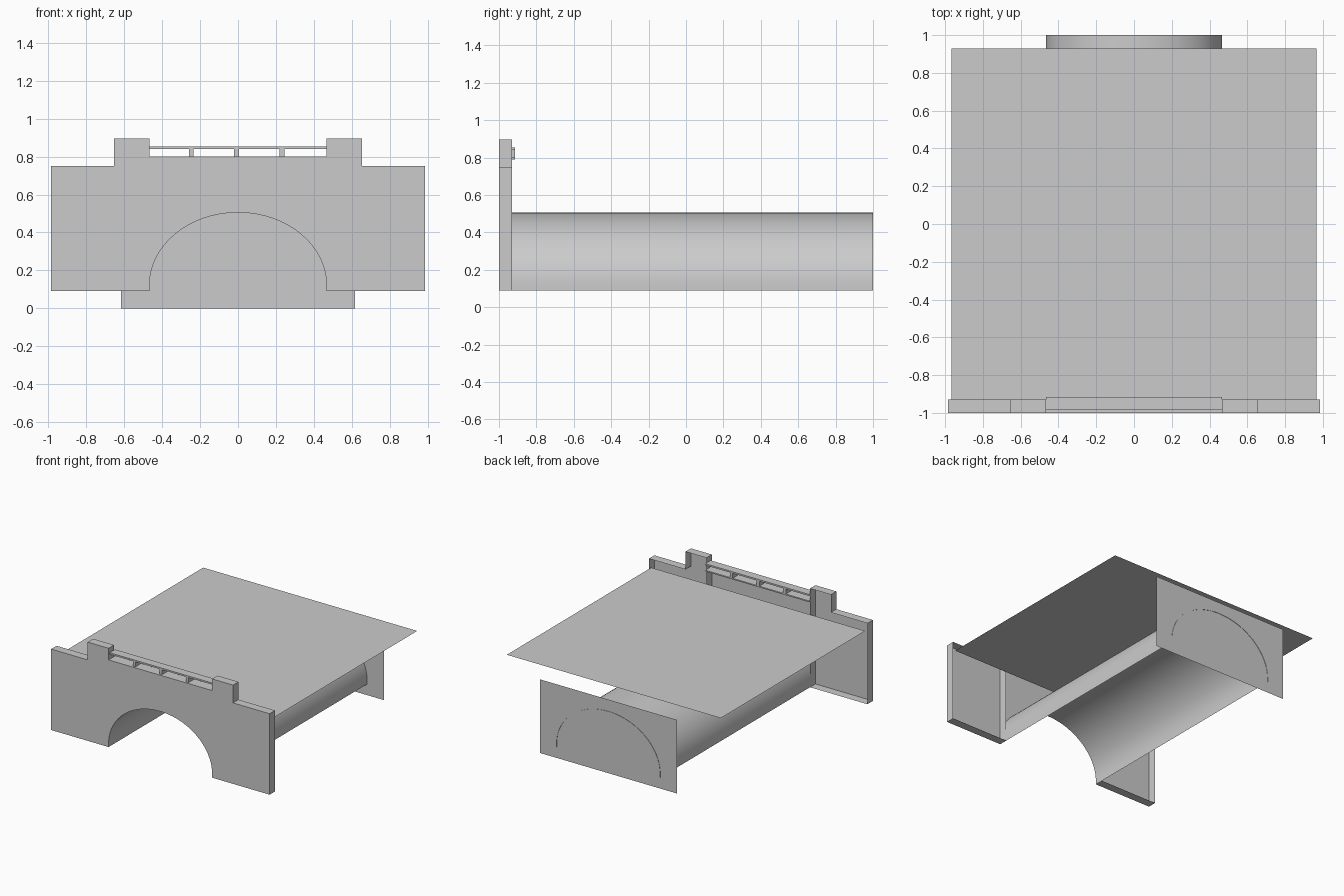
import bpy, bmesh, math

if "Cube" in bpy.data.objects:
    bpy.data.objects.remove(bpy.data.objects["Cube"])

FRONT, BACK = -1.0, -0.93      # depth range of the portal wall
HALF, SPRING, CROWN = 0.467, 0.12, 0.505
BASE = 0.09


def finish(bm, name, smooth=False):
    mesh = bpy.data.meshes.new(name)
    bm.to_mesh(mesh)
    bm.free()
    ob = bpy.data.objects.new(name, mesh)
    bpy.context.collection.objects.link(ob)
    if smooth:
        for p in mesh.polygons:
            p.use_smooth = True
    return ob


def shell(name, outline, skip=()):
    """Flat front face with a rim running back, open at the rear."""
    bm = bmesh.new()
    f = [bm.verts.new((x, FRONT, z)) for x, z in outline]
    b = [bm.verts.new((x, BACK, z)) for x, z in outline]
    bm.faces.new(f)
    n = len(f)
    for i in range(n):
        if i not in skip:
            j = (i + 1) % n
            bm.faces.new((f[j], f[i], b[i], b[j]))
    return finish(bm, name)


def box(name, x0, x1, y0, y1, z0, z1):
    bm = bmesh.new()
    bmesh.ops.create_cube(bm, size=1)
    for v in bm.verts:
        v.co.x = x0 if v.co.x < 0 else x1
        v.co.y = y0 if v.co.y < 0 else y1
        v.co.z = z0 if v.co.z < 0 else z1
    return finish(bm, name)


def sheet(name, corners):
    bm = bmesh.new()
    bm.faces.new([bm.verts.new(c) for c in corners])
    return finish(bm, name)


# arch profile, right foot over the crown to left foot
N = 40
arch = [(HALF, BASE)]
for i in range(N + 1):
    a = math.pi * i / N
    arch.append((HALF * math.cos(a), SPRING + (CROWN - SPRING) * math.sin(a)))
arch.append((-HALF, BASE))

# portal wall: two hollow side piers with raised towers
pier = [(HALF, BASE), (0.985, BASE), (0.985, 0.75), (0.655, 0.75),
        (0.655, 0.895), (HALF, 0.895)]
shell("right_pier", pier)
shell("left_pier", [(-x, z) for x, z in reversed(pier)])

# portal wall: centre panel over the arch
n = len(arch)
shell("arch_panel", arch + [(-HALF, 0.80), (HALF, 0.80)], skip=(n - 1, n + 1))

# railing between the towers
box("hand_rail", -HALF, HALF, -0.985, -0.915, 0.84, 0.853)
for x in (-0.247, -0.008, 0.232):
    box("rail_post", x - 0.012, x + 0.012, -0.985, -0.915, 0.80, 0.84)
box("rail_ledge", -HALF, HALF, BACK, -0.915, 0.79, 0.80)

# tunnel vault
bm = bmesh.new()
rows = [[bm.verts.new((x, y, z)) for x, z in arch] for y in (BACK, 1.0)]
for i in range(n - 1):
    bm.faces.new((rows[0][i], rows[0][i + 1], rows[1][i + 1], rows[1][i]))
finish(bm, "tunnel_vault", smooth=True)

# ground deck above the tunnel
sheet("deck", [(-0.965, BACK, 0.682), (0.965, BACK, 0.682),
               (0.965, 0.93, 0.682), (-0.965, 0.93, 0.682)])

# plate closing the far end
sheet("end_plate", [(-0.617, 0.997, 0), (0.617, 0.997, 0),
                    (0.617, 0.997, 0.60), (-0.617, 0.997, 0.60)])
